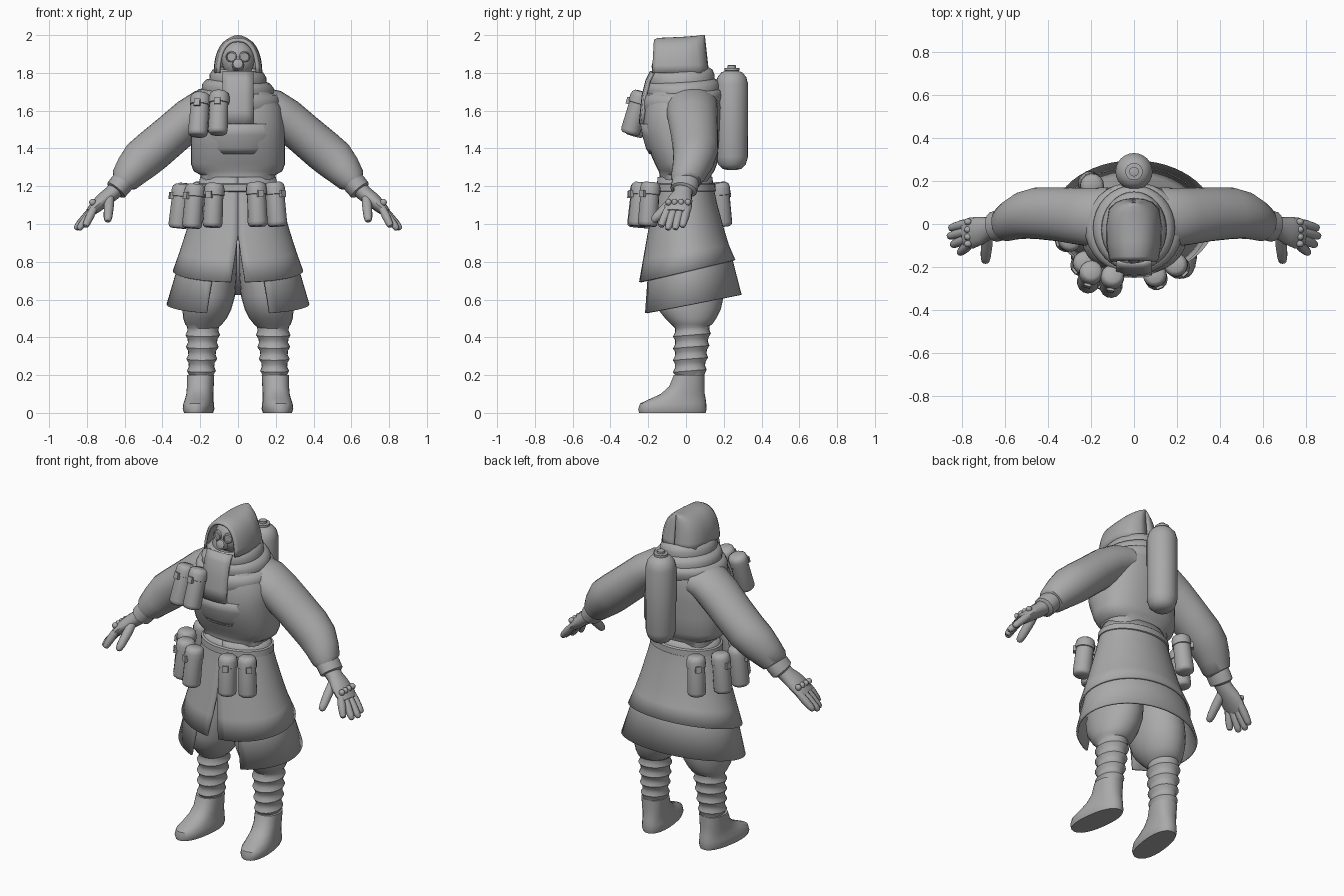
import bpy, bmesh, math
from mathutils import Vector, Matrix

if "Cube" in bpy.data.objects:
    bpy.data.objects.remove(bpy.data.objects["Cube"])

GREY = bpy.data.materials.new("plain grey")
GREY.diffuse_color = (0.4, 0.4, 0.4, 1)
GREY.use_nodes = True
GREY.node_tree.nodes["Principled BSDF"].inputs["Base Color"].default_value = GREY.diffuse_color


def finish(name, bm, mirror=False, thick=0, angle=40):
    bmesh.ops.recalc_face_normals(bm, faces=bm.faces)
    me = bpy.data.meshes.new(name)
    bm.to_mesh(me)
    bm.free()
    me.shade_smooth()
    me.set_sharp_from_angle(angle=math.radians(angle))
    me.materials.append(GREY)
    ob = bpy.data.objects.new(name, me)
    bpy.context.collection.objects.link(ob)
    if thick:
        m = ob.modifiers.new("thickness", 'SOLIDIFY')
        m.thickness = thick
    if mirror:
        ob.modifiers.new("mirror", 'MIRROR')
    return ob


def skin(bm, rings, closed=True, caps=True):
    vs = [[bm.verts.new(p) for p in r] for r in rings]
    n = len(vs[0])
    for a, b in zip(vs, vs[1:]):
        for i in range(n if closed else n - 1):
            j = (i + 1) % n
            bm.faces.new((a[i], a[j], b[j], b[i]))
    if caps:
        bm.faces.new(vs[0])
        bm.faces.new(vs[-1])


def loft(name, rings, mirror=False, caps=True, **kw):
    bm = bmesh.new()
    skin(bm, rings, True, caps)
    return finish(name, bm, mirror, **kw)


def shell(name, rings, thick, **kw):
    bm = bmesh.new()
    skin(bm, rings, False, False)
    return finish(name, bm, thick=thick, **kw)


def ring(z, rx, y0, y1, cx=0, n=32, power=2, slope=0, gap=None, roll=0):
    """Horizontal oval; angle 0 faces the front. gap leaves an opening there."""
    pts = []
    for i in range(n):
        a = 2 * math.pi * i / n if gap is None else gap + (2 * math.pi - 2 * gap) * i / (n - 1)
        s, c = math.sin(a), -math.cos(a)
        x = rx * math.copysign(abs(s) ** (2 / power), s)
        y = (y0 + y1) / 2 + (y1 - y0) / 2 * math.copysign(abs(c) ** (2 / power), c)
        pts.append(Vector((cx + x, y, z + slope * y + roll * x)))
    return pts


def tube_rings(path, n=16):
    """path rows: x, y, z, radius along y, radius across."""
    P = [Vector(p[:3]) for p in path]
    out = []
    for i, p in enumerate(path):
        t = (P[min(i + 1, len(P) - 1)] - P[max(i - 1, 0)]).normalized()
        u = Vector((0, 1, 0))
        u = (u - t * u.dot(t)).normalized()
        v = t.cross(u)
        out.append([P[i] + u * p[3] * math.cos(k * 2 * math.pi / n) +
                    v * p[4] * math.sin(k * 2 * math.pi / n) for k in range(n)])
    return out


def lathe(bm, profile, M, n=16):
    skin(bm, [[M @ Vector((r * math.cos(k * 2 * math.pi / n), r * math.sin(k * 2 * math.pi / n), z))
               for k in range(n)] for r, z in profile])


def box(bm, M, sx, sy, sz):
    bmesh.ops.create_cube(bm, size=1, matrix=M @ Matrix.Diagonal((sx, sy, sz, 1)))


def ball(bm, c, sx, sy, sz):
    bmesh.ops.create_uvsphere(bm, u_segments=16, v_segments=10, radius=1,
                              matrix=Matrix.Translation(c) @ Matrix.Diagonal((sx, sy, sz, 1)))


# Boots, splayed slightly outward
splay = Matrix.Translation((.2, 0, 0)) @ Matrix.Rotation(math.radians(7), 4, 'Z')
boot = [(0, .073, -.25, .105), (.02, .08, -.255, .11), (.05, .077, -.245, .108), (.075, .072, -.19, .105),
        (.1, .07, -.135, .1), (.14, .07, -.09, .098), (.2, .072, -.065, .098)]
loft("boot", [[splay @ p for p in ring(z, rx, a, b, n=24, power=2.3)] for z, rx, a, b in boot], True)

# Wrapped shins and baggy breeches
legs = [(.17, .068, -.06, .095, .2)]
for i in range(13):
    z = .2 + i * .021
    bulge = .007 if i % 3 == 1 else -.004
    r = .068 + .02 * i / 12 + bulge
    legs.append((z, r, -.062 - bulge, .1 + .03 * i / 12 + bulge, .195 - .01 * i / 12))
legs += [(.47, .098, -.08, .14, .182), (.5, .115, -.11, .16, .175), (.55, .13, -.15, .185, .165),
         (.62, .14, -.17, .2, .155), (.75, .14, -.17, .19, .145), (.9, .13, -.14, .15, .135)]
loft("trouser_leg", [ring(z, r, a, b, cx, n=24, slope=.08 if .2 < z < .47 else 0) for z, r, a, b, cx in legs], True)

# Coat skirts: lower layer wide open in front, upper layer with a narrow slit
shell("lower_skirt", [ring(z, rx, a, b, n=48, slope=s, gap=g) for z, rx, a, b, s, g in
      [(.9, .29, -.21, .21, .1, .42), (.77, .32, -.225, .245, .2, .44), (.57, .378, -.245, .295, .19, .46)]], .012)
shell("upper_skirt", [ring(z, rx, a, b, n=48, slope=s, gap=g) for z, rx, a, b, s, g in
      [(1.25, .2, -.15, .14, 0, .001), (1.2, .21, -.155, .145, 0, .001), (1.1, .235, -.175, .165, .05, .001),
       (.96, .275, -.205, .2, .1, .003), (.85, .31, -.228, .228, .17, .06), (.75, .345, -.25, .262, .23, .11)]], .012)

# Padded jacket body, chest panel and waist belt
torso = [(1.18, .19, -.14, .13), (1.26, .2, -.14, .135), (1.28, .235, -.145, .15), (1.32, .25, -.165, .165),
         (1.42, .25, -.21, .175), (1.52, .248, -.232, .18), (1.62, .235, -.22, .185), (1.7, .18, -.2, .17),
         (1.77, .11, -.15, .12)]
loft("jacket_body", [ring(z, rx, a, b, power=2.4) for z, rx, a, b in torso])
panel = []
for z, rx, yf in [(1.37, .2, -.195), (1.4, .225, -.212), (1.47, .25, -.232), (1.53, .25, -.242)]:
    panel.append([Vector((rx * math.sin(a), yf * math.cos(a) ** .8, z))
                  for a in [-1.15 + 2.3 * i / 20 for i in range(21)]])
shell("chest_panel", panel, .012)
loft("waist_belt", [ring(z, rx, -.16 - d, .15 + d) for z, rx, d in
     [(1.17, .21, 0), (1.175, .222, .008), (1.21, .218, .006), (1.215, .205, 0)]])

# Sleeves, cuffs and gloves
loft("sleeve", tube_rings([
    (.12, .03, 1.625, .14, .1), (.18, .03, 1.61, .138, .105), (.25, .035, 1.56, .132, .11), (.35, .045, 1.475, .125, .11),
    (.45, .05, 1.39, .12, .112), (.51, .04, 1.34, .11, .11), (.56, .02, 1.285, .095, .095),
    (.6, 0, 1.235, .082, .078), (.612, 0, 1.22, .07, .062)], 24), True)
loft("glove_cuff", tube_rings([(.59, 0, 1.245, .07, .06), (.62, -.005, 1.21, .073, .062),
                               (.645, -.012, 1.18, .072, .06), (.65, -.014, 1.174, .055, .05)]), True)
loft("glove_palm", tube_rings([(.63, -.01, 1.2, .055, .045), (.67, -.018, 1.16, .05, .042),
                               (.71, -.03, 1.13, .065, .04), (.755, -.042, 1.09, .073, .034),
                               (.785, -.048, 1.06, .066, .024)]), True)


def finger(bm, a, b, r):
    a, b = Vector(a), Vector(b)
    rows = [(0, 1), (.4, 1.1), (.8, .95), (.95, .75), (1, .35)]
    skin(bm, tube_rings([(*a.lerp(b, t), r * k, r * k) for t, k in rows], 10))


bm = bmesh.new()
for y, tip in [(.005, (.855, -.02, .985)), (-.03, (.862, -.058, .972)),
               (-.063, (.845, -.098, .97)), (-.095, (.81, -.135, .985))]:
    finger(bm, (.765, y, 1.08), tip, .021)
finger(bm, (.68, -.05, 1.14), (.69, -.178, 1.015), .025)
finish("glove_fingers", bm, True)
bm = bmesh.new()
for y in (.01, -.026, -.06, -.092):
    ball(bm, (.77, y, 1.115), .018, .016, .018)
finish("glove_knuckles", bm, True)

# Folded scarf around the neck with a hanging end
folds = [(1.6, .19, -.22, .16), (1.63, .222, -.235, .185), (1.67, .228, -.235, .195), (1.7, .212, -.225, .19),
         (1.705, .19, -.212, .18), (1.73, .19, -.217, .18), (1.755, .17, -.212, .165), (1.76, .152, -.2, .15),
         (1.785, .15, -.205, .15), (1.81, .135, -.195, .14), (1.822, .115, -.175, .12), (1.8, .09, -.14, .09)]
loft("scarf", [ring(z, rx, a, b, slope=.06, roll=-.06) for z, rx, a, b in folds], angle=60)
shell("scarf_end", [[Vector((x, y + .25 * x * x * 6, z)) for x in (-.083, -.04, 0, .04, .083)]
      for y, z in [(-.19, 1.81), (-.215, 1.76), (-.235, 1.68), (-.243, 1.6), (-.25, 1.53)]], .018)

# Hood: arches from the face opening to the closed back
hood = []
for y, hw, top in [(-.17, .098, 1.975), (-.15, .108, 1.985), (-.08, .118, 1.988), (0, .12, 1.992),
                   (.05, .108, 1.996), (.08, .08, 2.0), (.095, .045, 2.0), (.1, .004, 2.0)]:
    arch = []
    for i in range(25):
        a = math.pi * i / 24
        h = math.sin(a) ** .75
        arch.append(Vector((-hw * math.copysign(abs(math.cos(a)) ** .85, math.cos(a)) * (1.08 - .08 * h),
                            y + (1 - h) * (.022 if y > 0 else -.01), 1.8 + (top - 1.8) * h)))
    hood.append(arch)
shell("hood", hood, .014, angle=50)

# Mask with goggles and breathing filter
bm = bmesh.new()
ball(bm, (0, -.07, 1.87), .088, .085, .1)
finish("face_mask", bm)
bm = bmesh.new()
for s in (-1, 1):
    M = Matrix.Translation((s * .034, -.14, 1.885)) @ Matrix.Rotation(math.radians(90), 4, 'X') @ \
        Matrix.Rotation(math.radians(s * 15), 4, 'Y')
    lathe(bm, [(.03, -.02), (.03, .012), (.024, .016), (.022, .008)], M)
finish("goggles", bm)
bm = bmesh.new()
M = Matrix.Translation((0, -.14, 1.84)) @ Matrix.Rotation(math.radians(75), 4, 'X')
lathe(bm, [(.035, -.03), (.03, .02), (.026, .035), (.015, .04)], M)
finish("breathing_filter", bm)

# Air tank on the back
bm = bmesh.new()
lathe(bm, [(.02, 1.285), (.05, 1.292), (.073, 1.315), (.085, 1.355), (.086, 1.74), (.076, 1.778), (.055, 1.803),
           (.035, 1.81), (.04, 1.812), (.04, 1.825), (.022, 1.827), (.022, 1.84), (.012, 1.842)],
      Matrix.Translation((0, .243, 0)), 24)
finish("air_tank", bm)
bm = bmesh.new()
for z in (1.42, 1.66):
    box(bm, Matrix.Translation((0, .175, z)), .08, .06, .04)
finish("tank_mount", bm)

# Canister pouches: x, y, z centre, forward tilt of the bottom
SPOTS = {"belt_pouch": [(-.13, -.25, 1.1, 6), (-.235, -.185, 1.095, 6), (-.305, -.075, 1.095, 6),
                        (-.285, .06, 1.1, 6), (-.2, .185, 1.105, 6), (.1, -.245, 1.105, 6), (.2, -.195, 1.105, 6)],
         "chest_pouch": [(-.205, -.245, 1.58, 16), (-.103, -.265, 1.59, 16)]}
for name, spots in SPOTS.items():
    for x, y, z, tilt in spots:
        turn = math.atan2(x, -y) * (.4 if name == "chest_pouch" else 1)
        M = Matrix.Translation((x, y, z)) @ Matrix.Rotation(turn, 4, 'Z') @ \
            Matrix.Rotation(math.radians(-tilt), 4, 'X')
        bm = bmesh.new()
        lathe(bm, [(.04, -.118), (.05, -.11), (.053, -.095), (.05, .05), (.055, .052), (.055, .085),
                   (.05, .105), (.036, .116)], M, 14)
        box(bm, M @ Matrix.Translation((0, -.056, .05)), .032, .018, .036)
        finish(name, bm)
